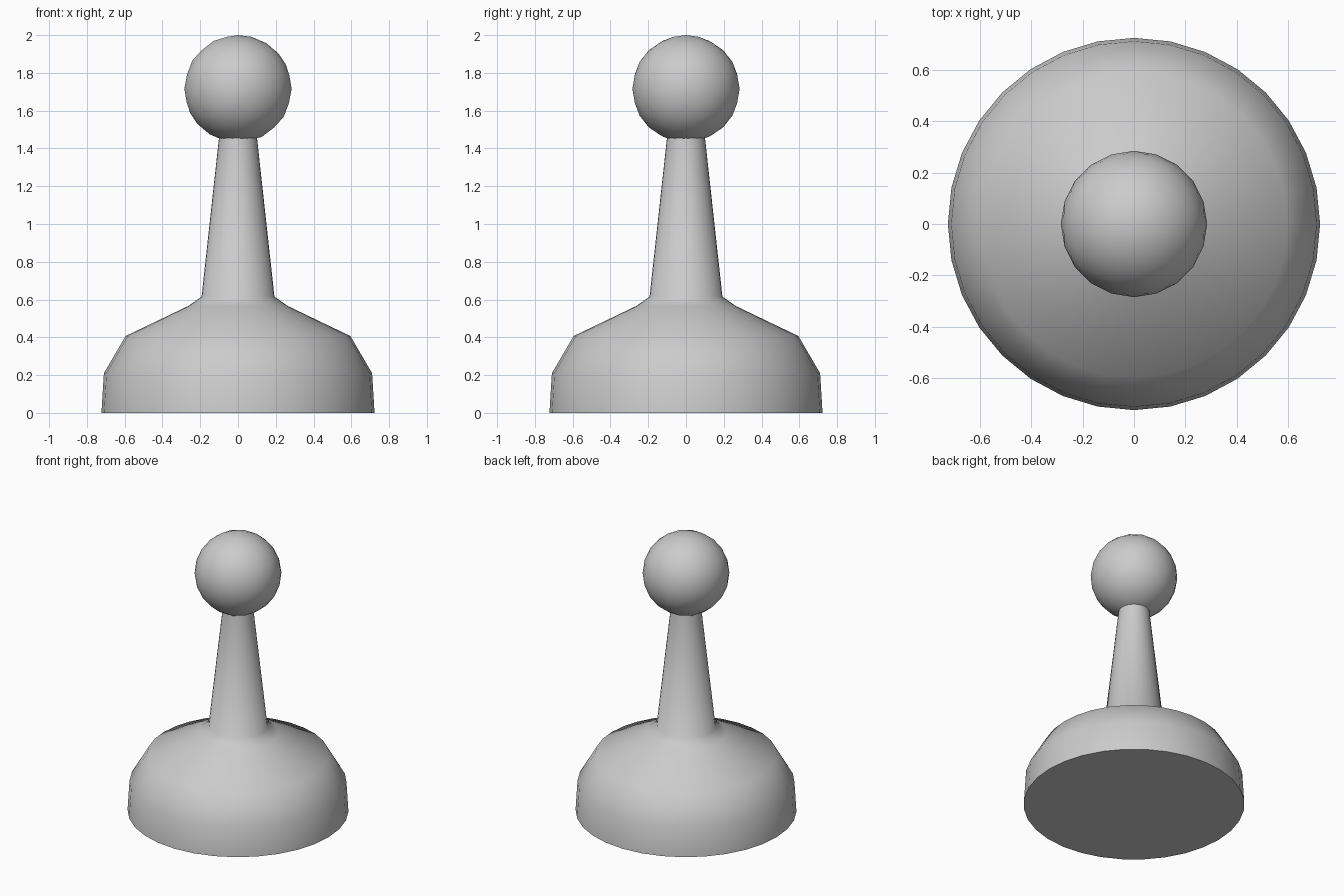
import bpy, bmesh, math

if "Cube" in bpy.data.objects:
    bpy.data.objects.remove(bpy.data.objects["Cube"])

SEGMENTS = 32
grey = bpy.data.materials.new("plain_grey")
grey.diffuse_color = (0.6, 0.6, 0.6, 1)
grey.use_nodes = True
grey.node_tree.nodes["Principled BSDF"].inputs["Base Color"].default_value = grey.diffuse_color


def finish(name, bm):
    """Turn a bmesh into a named, smooth-shaded grey object."""
    bmesh.ops.recalc_face_normals(bm, faces=bm.faces)
    mesh = bpy.data.meshes.new(name)
    bm.to_mesh(mesh)
    bm.free()
    mesh.materials.append(grey)
    obj = bpy.data.objects.new(name, mesh)
    bpy.context.collection.objects.link(obj)
    bpy.ops.object.select_all(action='DESELECT')
    obj.select_set(True)
    bpy.context.view_layer.objects.active = obj
    bpy.ops.object.shade_smooth_by_angle(angle=math.radians(60))
    return obj


# Turned body: wide foot, sloping shoulder, small collar and tapered stem
profile = [(0.723, 0), (0.71, 0.21), (0.595, 0.407), (0.265, 0.565),
           (0.193, 0.615), (0.1, 1.462)]
bm = bmesh.new()
rings = []
for radius, z in profile:
    rings.append([bm.verts.new((radius * math.cos(a), radius * math.sin(a), z))
                  for a in (i * math.tau / SEGMENTS for i in range(SEGMENTS))])
for low, high in zip(rings, rings[1:]):
    for i in range(SEGMENTS):
        j = (i + 1) % SEGMENTS
        bm.faces.new((low[i], low[j], high[j], high[i]))
bm.faces.new(rings[0])   # underside
bm.faces.new(rings[-1])  # stem top, hidden in the ball
finish("base_and_stem", bm)

# Ball knob on top
bm = bmesh.new()
bmesh.ops.create_icosphere(bm, subdivisions=3, radius=0.284)
knob = finish("ball_knob", bm)
knob.location.z = 1.716
